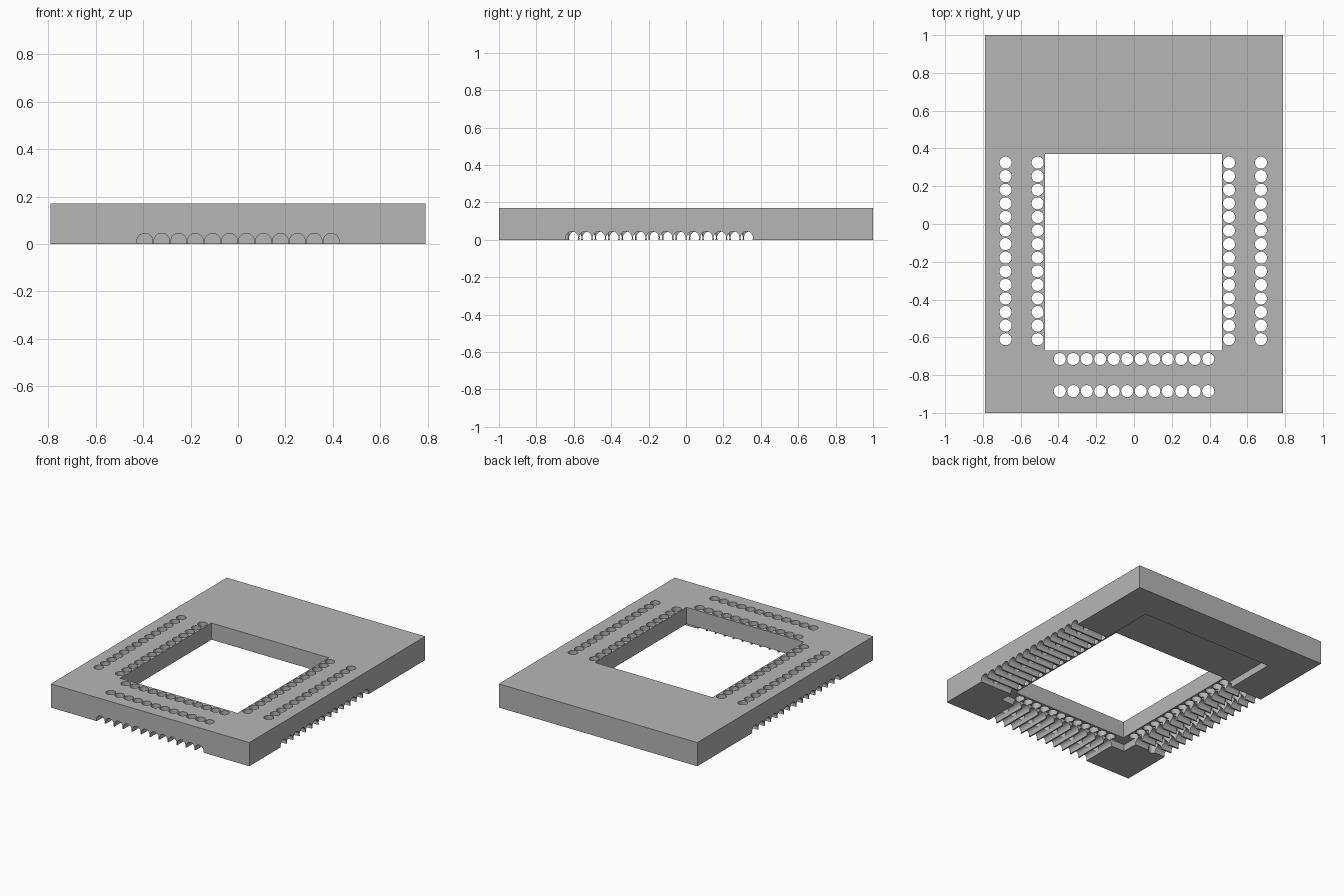
import bpy, bmesh, math
from mathutils import Matrix, Vector

cube = bpy.data.objects.get("Cube")
if cube:
    bpy.data.objects.remove(cube, do_unlink=True)

HEIGHT = 0.17
HOLE_R = 0.032
GROOVE_R, GROOVE_Z = 0.033, 0.012

grey = bpy.data.materials.new("plain grey")
grey.use_nodes = True
colour = (0.47, 0.47, 0.47, 1)
grey.diffuse_color = colour
grey.node_tree.nodes["Principled BSDF"].inputs["Base Color"].default_value = colour


def add_box(bm, low, high):
    low, high = Vector(low), Vector(high)
    matrix = Matrix.Translation((low + high) / 2) @ Matrix.Diagonal((high - low).to_4d())
    bmesh.ops.create_cube(bm, size=1, matrix=matrix)


def add_rod(bm, start, end, radius):
    start, end = Vector(start), Vector(end)
    axis = end - start
    turn = axis.to_track_quat('Z', 'Y').to_matrix().to_4x4()
    bmesh.ops.create_cone(bm, cap_ends=True, segments=32, radius1=radius, radius2=radius,
                          depth=axis.length,
                          matrix=Matrix.Translation((start + end) / 2) @ turn)


def finish(bm, name):
    mesh = bpy.data.meshes.new(name)
    bm.to_mesh(mesh)
    bm.free()
    mesh.materials.append(grey)
    obj = bpy.data.objects.new(name, mesh)
    bpy.context.collection.objects.link(obj)
    return obj


def spread(first, last, count):
    return [first + (last - first) * i / (count - 1) for i in range(count)]


side_rows = spread(-0.61, 0.325, 14)
front_rows = spread(-0.393, 0.393, 12)

# Solid base plate
bm = bmesh.new()
add_box(bm, (-0.79, -1, 0), (0.79, 1, HEIGHT))
plate = finish(bm, "base_plate")

# Square window through the plate
window = bmesh.new()
add_box(window, (-0.47, -0.67, -0.1), (0.465, 0.37, 0.3))

# Shallow pocket under the window
pocket = bmesh.new()
add_box(pocket, (-0.535, -0.74, -0.1), (0.53, 0.75, 0.05))

# Upright wire holes, two rows on three sides
holes = bmesh.new()
for x in (-0.68, -0.51, 0.503, 0.672):
    for y in side_rows:
        add_rod(holes, (x, y, -0.1), (x, y, 0.3), HOLE_R)
for y in (-0.885, -0.715):
    for x in front_rows:
        add_rod(holes, (x, y, -0.1), (x, y, 0.3), HOLE_R)

# Rounded grooves from the outer edges to the pocket
grooves = bmesh.new()
for y in side_rows:
    add_rod(grooves, (0.5, y, GROOVE_Z), (0.9, y, GROOVE_Z), GROOVE_R)
    add_rod(grooves, (-0.9, y + 0.018, GROOVE_Z), (-0.5, y + 0.018, GROOVE_Z), GROOVE_R)
for x in front_rows:
    add_rod(grooves, (x, -1.1, GROOVE_Z), (x, -0.7, GROOVE_Z), GROOVE_R)

# Cut each set out of the plate
cutters = []
for name, bm in (("window", window), ("pocket", pocket), ("holes", holes), ("grooves", grooves)):
    cutter = finish(bm, name + "_cutter")
    cutter.hide_render = True
    cutters.append(cutter)
    cut = plate.modifiers.new(name, 'BOOLEAN')
    cut.operation = 'DIFFERENCE'
    cut.solver = 'EXACT'
    cut.object = cutter

bpy.context.view_layer.objects.active = plate
plate.select_set(True)
for modifier in list(plate.modifiers):
    bpy.ops.object.modifier_apply(modifier=modifier.name)
for cutter in cutters:
    bpy.data.objects.remove(cutter, do_unlink=True)
bpy.ops.object.shade_smooth_by_angle(angle=math.radians(30))
